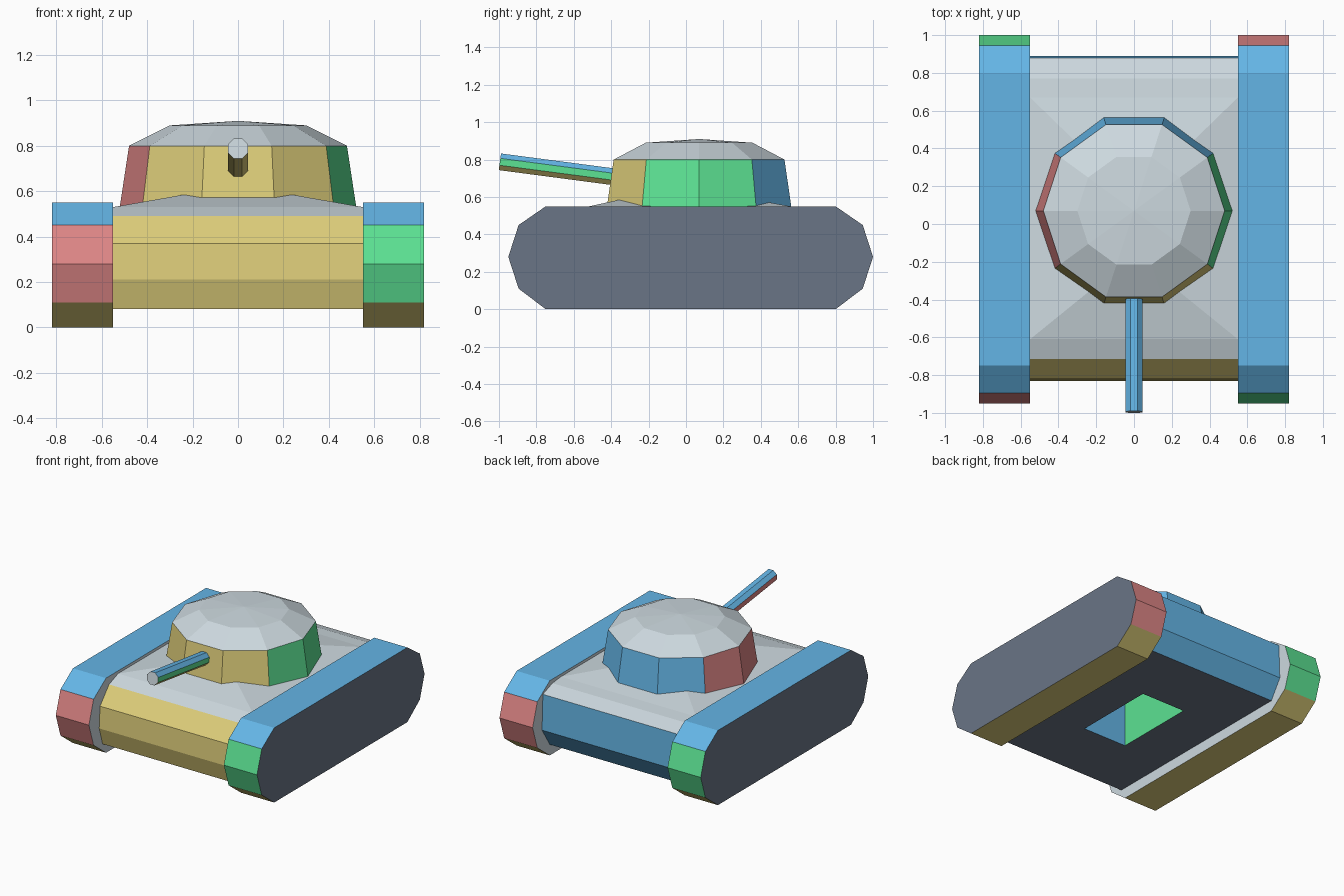
import bpy, bmesh, math
from mathutils import Matrix, Vector

if "Cube" in bpy.data.objects:
    bpy.data.objects.remove(bpy.data.objects["Cube"])


def srgb(r, g, b):
    lin = lambda c: c / 12.92 if c <= 0.04045 else ((c + 0.055) / 1.055) ** 2.4
    return tuple(lin(c / 255) for c in (r, g, b)) + (1.0,)


MATS = {}
for name, rgb in {"light grey": (205, 217, 223), "slate": (106, 117, 134),
                  "sand": (222, 206, 122), "sky blue": (100, 181, 230),
                  "green": (92, 226, 147), "red": (222, 134, 134)}.items():
    MATS[name] = bpy.data.materials.new(name)
    MATS[name].diffuse_color = srgb(*rgb)


def finish(bm, name, right, left, rear, front, up, down):
    """Colour each face by the direction it points, then make the object."""
    bmesh.ops.recalc_face_normals(bm, faces=bm.faces)
    slots = (right, left, rear, front, up, down)
    names = list(dict.fromkeys(slots))
    for f in bm.faces:
        n = f.normal
        if abs(n.z) > 0.68:
            pick = up if n.z > 0 else down
        elif abs(n.x) > abs(n.y):
            pick = right if n.x > 0 else left
        else:
            pick = rear if n.y > 0 else front
        f.material_index = names.index(pick)
    mesh = bpy.data.meshes.new(name)
    bm.to_mesh(mesh)
    bm.free()
    for m in names:
        mesh.materials.append(MATS[m])
    obj = bpy.data.objects.new(name, mesh)
    bpy.context.collection.objects.link(obj)
    return obj


def bridge(bm, a, b):
    for i in range(len(a)):
        j = (i + 1) % len(a)
        bm.faces.new((a[i], a[j], b[j], b[i]))


def ring(bm, pts):
    return [bm.verts.new(p) for p in pts]


# Tracks: ten-sided profile extruded sideways
TRACK = [(-0.95, 0.28), (-0.895, 0.45), (-0.75, 0.55), (0.80, 0.55), (0.945, 0.45),
         (1.0, 0.28), (0.945, 0.11), (0.80, 0.0), (-0.75, 0.0), (-0.895, 0.11)]
for side, s in (("right", 1), ("left", -1)):
    bm = bmesh.new()
    inner, outer = (ring(bm, [(s * x, y, z) for y, z in TRACK]) for x in (0.55, 0.82))
    bridge(bm, inner, outer)
    bm.faces.new(inner)
    bm.faces.new(outer)
    if s > 0:
        finish(bm, "right_track", "slate", "light grey", "red", "green", "sky blue", "sand")
    else:
        finish(bm, "left_track", "light grey", "slate", "green", "red", "sky blue", "sand")

# Hull: side profile extruded across, with a rectangular shaft and a raised roof
HULL = [(-0.79, 0.08), (-0.83, 0.21), (-0.82, 0.37), (-0.715, 0.49), (-0.61, 0.53),
        (0.67, 0.53), (0.77, 0.52), (0.88, 0.48), (0.89, 0.22), (0.80, 0.08)]
bm = bmesh.new()
r, l = (ring(bm, [(x, y, z) for y, z in HULL]) for x in (0.55, -0.55))
bm.faces.new(r)
bm.faces.new(l)
for i in range(9):
    if i != 4:
        bm.faces.new((r[i], r[i + 1], l[i + 1], l[i]))
shaft = [(0.18, -0.31), (0.18, 0.31), (-0.18, 0.31), (-0.18, -0.31)]
low, high = (ring(bm, [(x, y, z) for x, y in shaft]) for z in (0.08, 0.595))
bridge(bm, [r[4], r[5], l[5], l[4]], high)
bridge(bm, [r[0], r[9], l[9], l[0]], low)
bridge(bm, low, high)
finish(bm, "hull", "green", "red", "sky blue", "sand", "light grey", "slate")

# Turret: ten-sided tapered drum with a shallow domed roof
bm = bmesh.new()
rings = [ring(bm, [(R * math.cos(k * math.pi / 5), 0.07 + R * math.sin(k * math.pi / 5), z)
                   for k in range(10)])
         for R, z in ((0.521, 0.53), (0.48, 0.80), (0.30, 0.89))]
bridge(bm, rings[0], rings[1])
bridge(bm, rings[1], rings[2])
bm.faces.new(rings[0])
apex = bm.verts.new((0, 0.07, 0.91))
for k in range(10):
    bm.faces.new((rings[2][k], rings[2][(k + 1) % 10], apex))
finish(bm, "turret", "green", "red", "sky blue", "sand", "light grey", "slate")

# Gun barrel: raised octagonal rod
start, tip = Vector((0, -0.25, 0.69)), Vector((0, -0.995, 0.788))
axis = tip - start
bm = bmesh.new()
bmesh.ops.create_cone(bm, cap_ends=True, segments=8, radius1=0.0485, radius2=0.0485,
                      depth=axis.length)
spin = Matrix.Rotation(math.pi / 8, 4, 'Z')
if any(abs(v.co.x) < 1e-4 for v in bm.verts):
    bm.transform(spin)  # keep a flat side on top
tilt = math.pi / 2 - math.atan2(axis.z, -axis.y)
bm.transform(Matrix.Translation((start + tip) / 2) @ Matrix.Rotation(tilt, 4, 'X'))
finish(bm, "gun_barrel", "green", "red", "slate", "light grey", "sky blue", "sand")

for m in bpy.data.materials:
    if m.users and not m.is_grease_pencil:
        m.use_nodes = True
        m.node_tree.nodes["Principled BSDF"].inputs["Base Color"].default_value = m.diffuse_color
